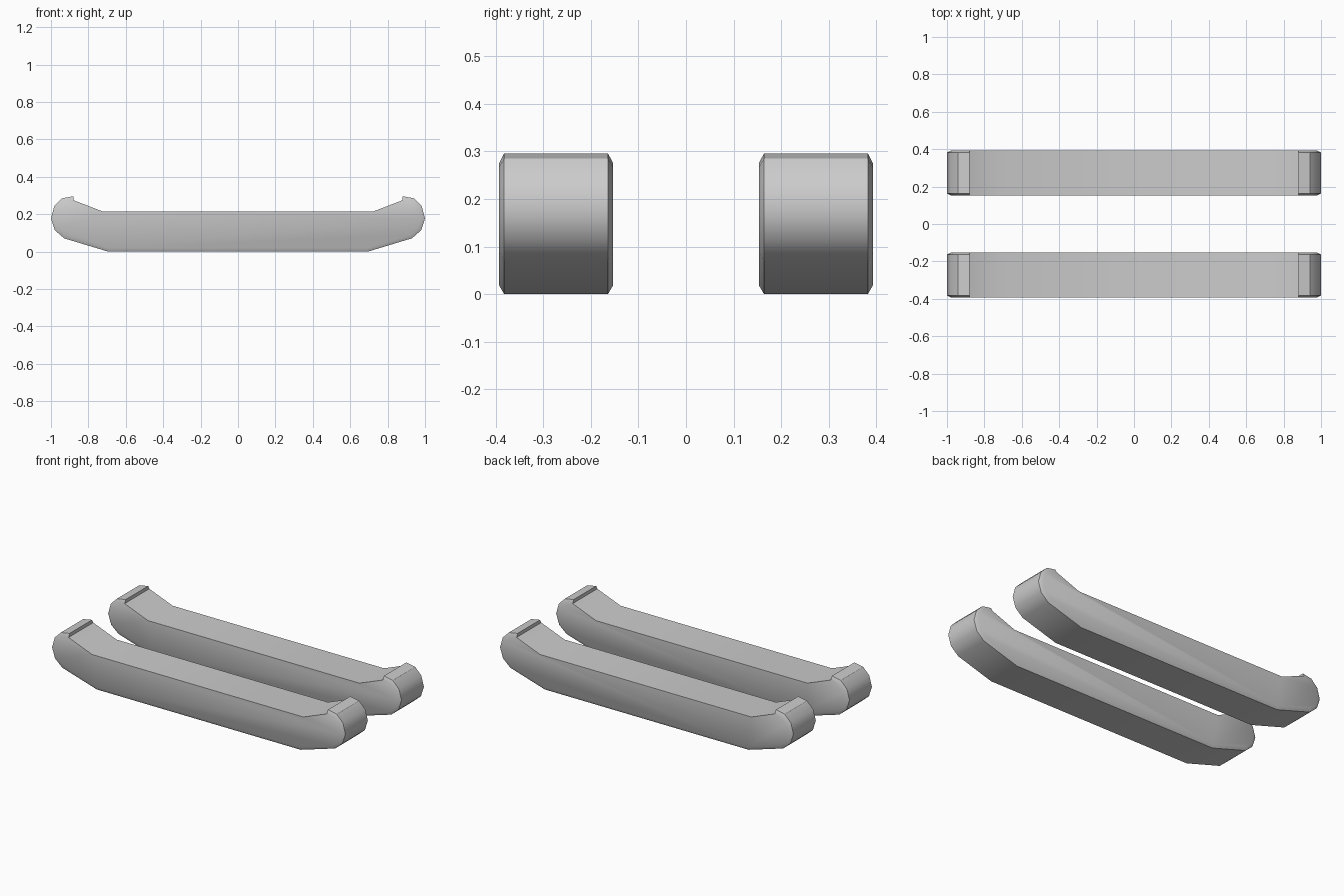
import bpy, bmesh

if "Cube" in bpy.data.objects:
    bpy.data.objects.remove(bpy.data.objects["Cube"])

# Half outlines (x, z) from bottom corner round the upturned tip to the deck
OUTER = [(0.695, 0.0), (0.93, 0.071), (0.98, 0.115), (1.0, 0.178),
         (0.982, 0.243), (0.94, 0.285), (0.88, 0.296), (0.88, 0.275), (0.72, 0.213)]
C = (0.88, 0.175)   # centre of the rounded tip
K = 0.83            # chamfer inset around the tip
INNER = [(0.692, 0.019)]
INNER += [(C[0] + (x - C[0]) * K, C[1] + (z - C[1]) * K) for x, z in OUTER[1:6]]
INNER += [(0.88, 0.275), (0.88, 0.275), (0.72, 0.213)]


def mirrored(half):
    return half + [(-x, z) for x, z in reversed(half)]


def skid(name, y0, y1, chamfer=0.011):
    bm = bmesh.new()
    # Sections across the width: inset side, full, full, inset side
    sections = [(y0, INNER), (y0 + chamfer, OUTER), (y1 - chamfer, OUTER), (y1, INNER)]
    rings = [[bm.verts.new((x, y, z)) for x, z in mirrored(p)] for y, p in sections]
    n = len(rings[0])
    for a, b in zip(rings, rings[1:]):
        for i in range(n):
            j = (i + 1) % n
            bm.faces.new((a[i], a[j], b[j], b[i]))
    bm.faces.new(rings[0])
    bm.faces.new(rings[-1])
    bmesh.ops.remove_doubles(bm, verts=bm.verts, dist=0.0005)
    bmesh.ops.recalc_face_normals(bm, faces=bm.faces)
    mesh = bpy.data.meshes.new(name)
    bm.to_mesh(mesh)
    bm.free()
    ob = bpy.data.objects.new(name, mesh)
    bpy.context.collection.objects.link(ob)
    # Smooth the rounded tips while keeping corners crisp
    bpy.ops.object.select_all(action='DESELECT')
    ob.select_set(True)
    bpy.context.view_layer.objects.active = ob
    bpy.ops.object.shade_smooth_by_angle(angle=0.6)


# Front and back runners
skid("front_runner", -0.393, -0.153)
skid("back_runner", 0.153, 0.393)
